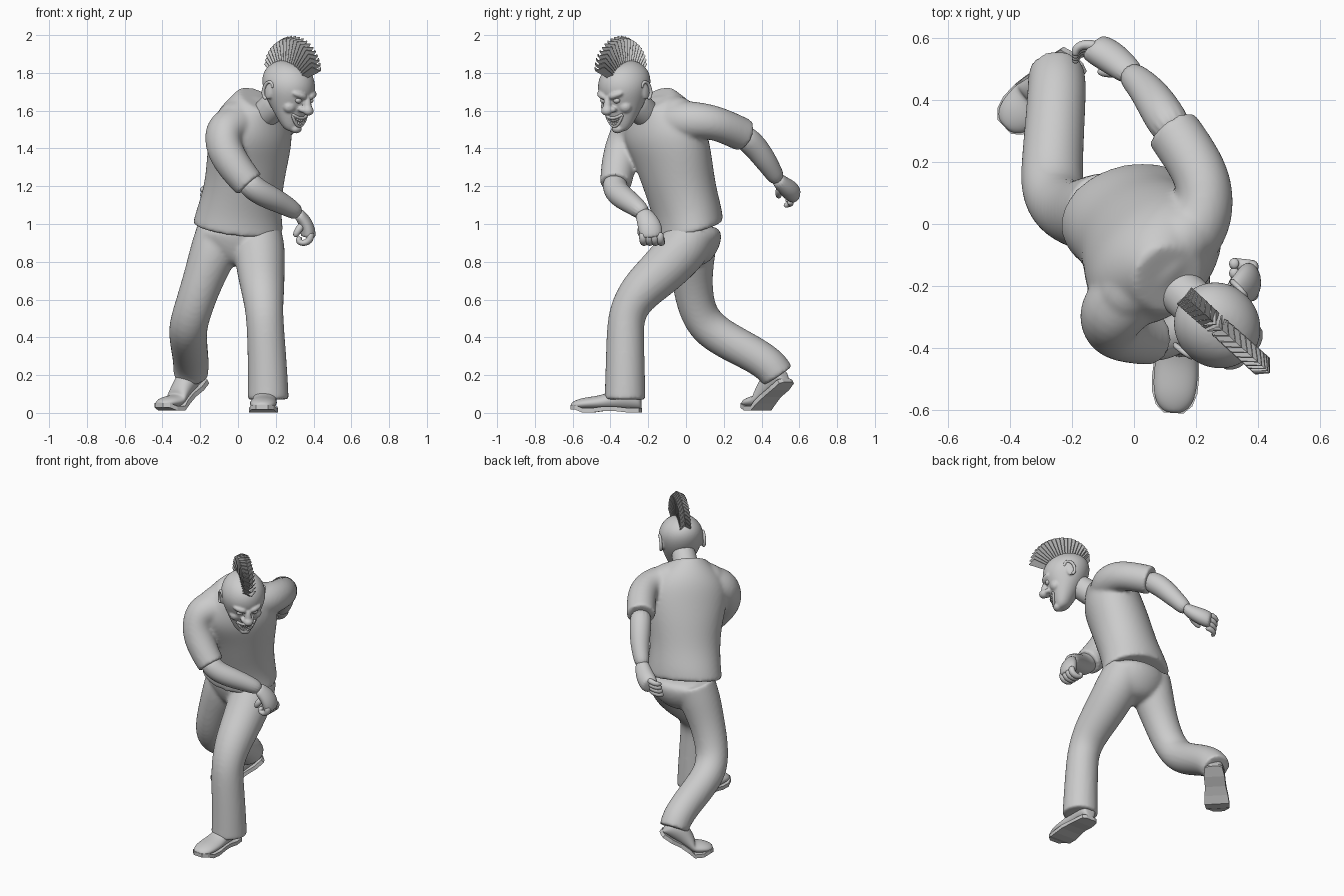
import bpy, bmesh, math
from mathutils import Vector, Matrix

if "Cube" in bpy.data.objects:
    bpy.data.objects.remove(bpy.data.objects["Cube"])

SIDES = 16

def finish(bm, name, levels=2, matrix=None):
    bmesh.ops.recalc_face_normals(bm, faces=bm.faces)
    me = bpy.data.meshes.new(name)
    bm.to_mesh(me)
    bm.free()
    ob = bpy.data.objects.new(name, me)
    bpy.context.collection.objects.link(ob)
    if matrix:
        ob.matrix_world = matrix
    if levels:
        me.shade_smooth()
        ob.modifiers.new("Smooth", 'SUBSURF').levels = levels
        ob.modifiers["Smooth"].render_levels = levels
    return ob

def merge(name, parts, voxel, smooth):
    """Fuse overlapping parts into one smooth skin."""
    bpy.context.view_layer.update()
    dg = bpy.context.evaluated_depsgraph_get()
    bm = bmesh.new()
    for ob in parts:
        me = bpy.data.meshes.new_from_object(ob.evaluated_get(dg))
        me.transform(ob.matrix_world)
        bm.from_mesh(me)
    for ob in parts:
        bpy.data.objects.remove(ob)
    out = finish(bm, name, 0)
    rm = out.modifiers.new("Fuse", 'REMESH')
    rm.mode, rm.voxel_size, rm.use_smooth_shade = 'VOXEL', voxel, True
    sm = out.modifiers.new("Soften", 'SMOOTH')
    sm.factor, sm.iterations = .5, smooth

def loft(name, rings, crease=0.0, levels=2, matrix=None):
    """Skin a list of equal-length point rings and cap the ends."""
    bm = bmesh.new()
    vs = [[bm.verts.new(p) for p in r] for r in rings]
    n = len(rings[0])
    for a, b in zip(vs, vs[1:]):
        for i in range(n):
            j = (i + 1) % n
            bm.faces.new((a[i], a[j], b[j], b[i]))
    layer = bm.edges.layers.float.new("crease_edge")
    for f in [bm.faces.new(vs[0]), bm.faces.new(vs[-1])]:
        for e in f.edges:
            e[layer] = crease
    return finish(bm, name, levels, matrix)

def ring(x, y, z, a, b, yaw=0, pitch=0, roll=0):
    """Ellipse: a sideways, b forward, with slopes forward and sideways."""
    t = math.radians(yaw)
    s, f = Vector((math.cos(t), math.sin(t), roll)), Vector((math.sin(t), -math.cos(t), pitch))
    us = [2 * math.pi * i / SIDES for i in range(SIDES)]
    return [Vector((x, y, z)) + s * (a * 1.02 * math.cos(u)) + f * (b * 1.02 * math.sin(u)) for u in us]

def tube(name, pts, n=16, flat=None, crease=1.0, matrix=None):
    """Tube through (x, y, z, radius); flat=(direction, factor) squashes it."""
    p = [Vector(q[:3]) for q in pts]
    rings, side = [], None
    for i, q in enumerate(pts):
        d = (p[min(i + 1, len(p) - 1)] - p[max(i - 1, 0)]).normalized()
        side = side or d.orthogonal()
        side = (side - d * side.dot(d)).normalized()
        up = d.cross(side)
        r = q[3] * (1.03 if n > 10 else 1.1)
        row = []
        for k in range(n):
            u = 2 * math.pi * k / n
            o = side * (r * math.cos(u)) + up * (r * math.sin(u))
            if flat:
                ax = Vector(flat[0]).normalized()
                o -= ax * (o.dot(ax) * (1 - flat[1]))
            row.append(p[i] + o)
        rings.append(row)
    return loft(name, rings, crease, 2, matrix)

def blob(name, loc, scale, matrix, rot=0):
    bm = bmesh.new()
    m = Matrix.Translation(loc) @ Matrix.Rotation(rot, 4, 'X') @ Matrix.Diagonal((*scale, 1))
    bmesh.ops.create_uvsphere(bm, u_segments=14, v_segments=9, radius=1, matrix=m)
    return finish(bm, name, 1, matrix)

# Shirt: twisted, leaning body fused with shoulders and sleeves
body = loft("body", [
    ring(0.00, 0.018, .975, .243, .178, 10, -.26, -.08), ring(0.005, 0.008, 1.06, .228, .178, 15, -.2, -.05),
    ring(0.03, -0.035, 1.20, .215, .185, 28, -.1, 0), ring(0.052, -0.068, 1.34, .235, .188, 38, -.1, .06),
    ring(0.067, -0.108, 1.46, .255, .182, 43, -.2, .10), ring(0.07, -0.132, 1.55, .235, .165, 44, -.3, .10),
    ring(0.085, -0.15, 1.62, .170, .135, 45, -.4, .08), ring(0.11, -0.178, 1.66, .110, .105, 45, -.65, .04)], .9)
merge("shirt", [
    body,
    tube("yoke", [(-.075, -.28, 1.515, .09), (.0, -.2, 1.56, .105), (.08, -.12, 1.585, .108),
                  (.15, -.05, 1.575, .104), (.22, .01, 1.56, .094)], crease=0),
    tube("right_sleeve", [(-.01, -.22, 1.52, .115), (-.082, -.295, 1.495, .107), (-.08, -.335, 1.40, .098),
                          (-.01, -.362, 1.29, .090), (.06, -.372, 1.21, .082)]),
    tube("left_sleeve", [(.15, -.06, 1.54, .12), (.228, .02, 1.55, .10), (.233, .12, 1.545, .092),
                         (.19, .21, 1.515, .089), (.123, .305, 1.47, .088)])], .011, 8)

# Bare forearms
tube("right_forearm", [(.03, -.378, 1.245, .065), (.09, -.378, 1.18, .066), (.17, -.335, 1.14, .064),
                       (.25, -.275, 1.10, .053), (.33, -.215, 1.05, .042)], crease=0)
tube("left_forearm", [(.14, .28, 1.485, .066), (.09, .36, 1.42, .066), (.055, .415, 1.345, .06),
                      (.02, .455, 1.285, .05), (-.02, .49, 1.225, .043)], crease=0)

# Hands with curled fingers
tube("right_palm", [(.315, -.23, 1.06, .042), (.35, -.205, 1.02, .056), (.37, -.188, .975, .064),
                    (.372, -.183, .93, .058)], flat=((1, 0, .4), .62), crease=.3)
tube("left_palm", [(-.005, .48, 1.24, .042), (-.05, .52, 1.2, .054), (-.10, .555, 1.175, .06),
                   (-.135, .575, 1.16, .052)], flat=((.5, -.8, 0), .5), crease=.3)
for i in range(4):
    y = -.23 + .03 * i
    tube("right_finger", [(.382, y, .96, .021), (.386, y + .003, .915, .021), (.35, y + .008, .896, .020),
                          (.318, y + .012, .905, .019), (.326, y + .012, .935, .018)], n=8, crease=0)
    z, y = 1.2 - .027 * i, .582 - .008 * i
    tube("left_finger", [(-.115, y - .01, z, .018), (-.155, y, z - .008, .017), (-.188, y - .012, z - .016, .015),
                         (-.192, y - .042, z - .022, .012)], n=8, crease=0)
tube("right_thumb", [(.345, -.22, 1.0, .022), (.315, -.245, .965, .019), (.3, -.235, .93, .015)], n=8, crease=0)
tube("left_thumb", [(-.03, .505, 1.2, .022), (-.07, .488, 1.165, .019), (-.12, .492, 1.14, .014)], n=8, crease=0)

# Trousers: seat and two striding legs
merge("trousers", [
    loft("seat", [ring(.01, .02, .77, .08, .08, 5), ring(.01, .03, .85, .185, .138, 5),
                  ring(.005, .03, .93, .225, .162, 8), ring(0, .02, 1.0, .212, .158, 10)]),
    tube("left_leg", [(.10, .05, .97, .125), (.113, -.01, .87, .137), (.122, -.13, .745, .125),
                      (.132, -.25, .64, .112), (.140, -.317, .53, .097), (.148, -.322, .40, .099),
                      (.158, -.322, .2, .104), (.160, -.323, .07, .108)]),
    tube("right_leg", [(-.09, .04, .97, .125), (-.125, .03, .86, .128), (-.18, .03, .72, .107),
                       (-.235, .05, .56, .100), (-.268, .11, .45, .102), (-.262, .23, .375, .098),
                       (-.253, .36, .31, .095), (-.248, .45, .25, .094), (-.25, .487, .195, .09)])], .011, 8)

# Shoes: heel part pitched about the ball of the foot, toe part flat
def shoe(side, ball, yaw_dir, pitch):
    d = Vector((*yaw_dir, 0)).normalized()
    w, up = Vector((-d.y, d.x, 0)), Vector((0, 0, 1))
    c, s = math.cos(pitch), math.sin(pitch)

    def place(l, x, h):
        fwd, top = (d, up) if l > 0 else (d * c - up * s, d * s + up * c)
        return Vector(ball) + fwd * l + w * x + top * h

    # station along foot, half width, top height
    prof = [(-.25, .025, .09), (-.24, .05, .125), (-.18, .06, .15), (-.11, .06, .125), (-.05, .068, .095),
            (.005, .072, .085), (.06, .069, .078), (.1, .055, .065), (.125, .028, .05)]
    rows, sole = [], []
    us = [2 * math.pi * k / 12 for k in range(12)]
    for l, hw, top in prof:
        mid, hh = (top + .015) / 2, (top - .015) / 2 * 1.04
        rows.append([place(l, hw * 1.04 * math.cos(u), mid + hh * math.sin(u)) for u in us])
        e = hw + .004
        rise = .016 if l > .09 else .008 if abs(l + .08) < .04 else 0
        sole.append([place(l, x, h + rise) for x, h in ((-e, 0), (e, 0), (e, .024), (-e, .024))])
    loft(side + "_shoe_upper", rows, .2)
    loft(side + "_shoe_sole", sole, .6, levels=0)

shoe("left", (.135, -.485, .002), (-.06, -1), 0)
shoe("right", (-.328, .400, .012), (-.72, -.69), math.radians(37))

# Neck
tube("neck", [(.11, -.18, 1.55, .08), (.175, -.24, 1.61, .074), (.235, -.295, 1.68, .076)], crease=0)

# Head, turned to its left and bowed, fused with its features
H = (Matrix.Translation((.266, -.325, 1.72)) @ Matrix.Rotation(math.radians(48), 4, 'Z')
     @ Matrix.Rotation(math.radians(22), 4, 'X'))
face = [
    loft("skull", [ring(0, y, z, a, b) for z, y, a, b in (
        (-.205, -.1, .03, .03), (-.185, -.095, .058, .052), (-.13, -.058, .088, .088), (-.07, -.016, .117, .126),
        (0, .004, .140, .154), (.06, .008, .132, .149), (.112, .005, .095, .112), (.14, .005, .045, .05))], matrix=H),
    blob("nose_tip", (0, -.176, -.058), (.033, .031, .027), H),
    tube("nose_bridge", [(0, -.14, .01, .016), (0, -.158, -.025, .02), (0, -.17, -.055, .025)], 8, None, 0, H),
    blob("chin", (0, -.133, -.178), (.036, .028, .026), H)]
for sx in (-1, 1):
    face += [
        blob("nostril", (sx * .026, -.154, -.061), (.018, .02, .016), H),
        blob("cheek", (sx * .06, -.098, -.068), (.042, .036, .036), H),
        tube("brow", [(sx * .012, -.147, .004, .014), (sx * .045, -.142, .014, .019),
                      (sx * .09, -.108, .018, .013)], 8, None, 0, H),
        blob("ear_bowl", (sx * .128, .016, -.025), (.012, .03, .045), H, -.2)]
    blob("eye", (sx * .046, -.130, -.018), (.022, .018, .016), H)
    tube("ear_rim", [(sx * (.126 + .012 * math.cos(t / 2)), .016 + .03 * math.cos(t), -.02 + .048 * math.sin(t), .009)
                     for t in [math.radians(-100 + 28 * k) for k in range(10)]], 8, None, 0, H)
merge("head", face, .006, 4)

# Grinning mouth
def smile(x, drop):
    y = -.058 - .088 * math.sqrt(1 - (x / .088) ** 2)
    return (x, y - .004, -.098 - drop * (1 - (x / .06) ** 2))

for name, drop in (("upper_lip", .014), ("lower_lip", .062)):
    tube(name, [(*smile(-.06 + .015 * k, drop), .008) for k in range(9)], 8, None, 0, H)
for row, drop in (("upper_tooth", .027), ("lower_tooth", .048)):
    for k in range(7):
        blob(row, smile(-.042 + .014 * k, drop), (.0068, .006, .010), H)

# Mohawk: fan of folded plates along the crown
bm = bmesh.new()
for k in range(20):
    t = k / 19
    a = math.radians(43 + 109 * t)
    tip = .25 + .17 * t * (1 - t) - .04 * t * t

    def at(ang, r, x):
        return bm.verts.new((x, -r * math.cos(ang), r * math.sin(ang)))

    b0, t0 = at(a, .115, 0), at(a, tip, 0)
    for sx in (-1, 1):
        bm.faces.new((b0, t0, at(a + .13, tip - .022, sx * .036), at(a + .13, .115, sx * .032)))
finish(bm, "mohawk", 0, H).modifiers.new("Thickness", 'SOLIDIFY').thickness = .004
